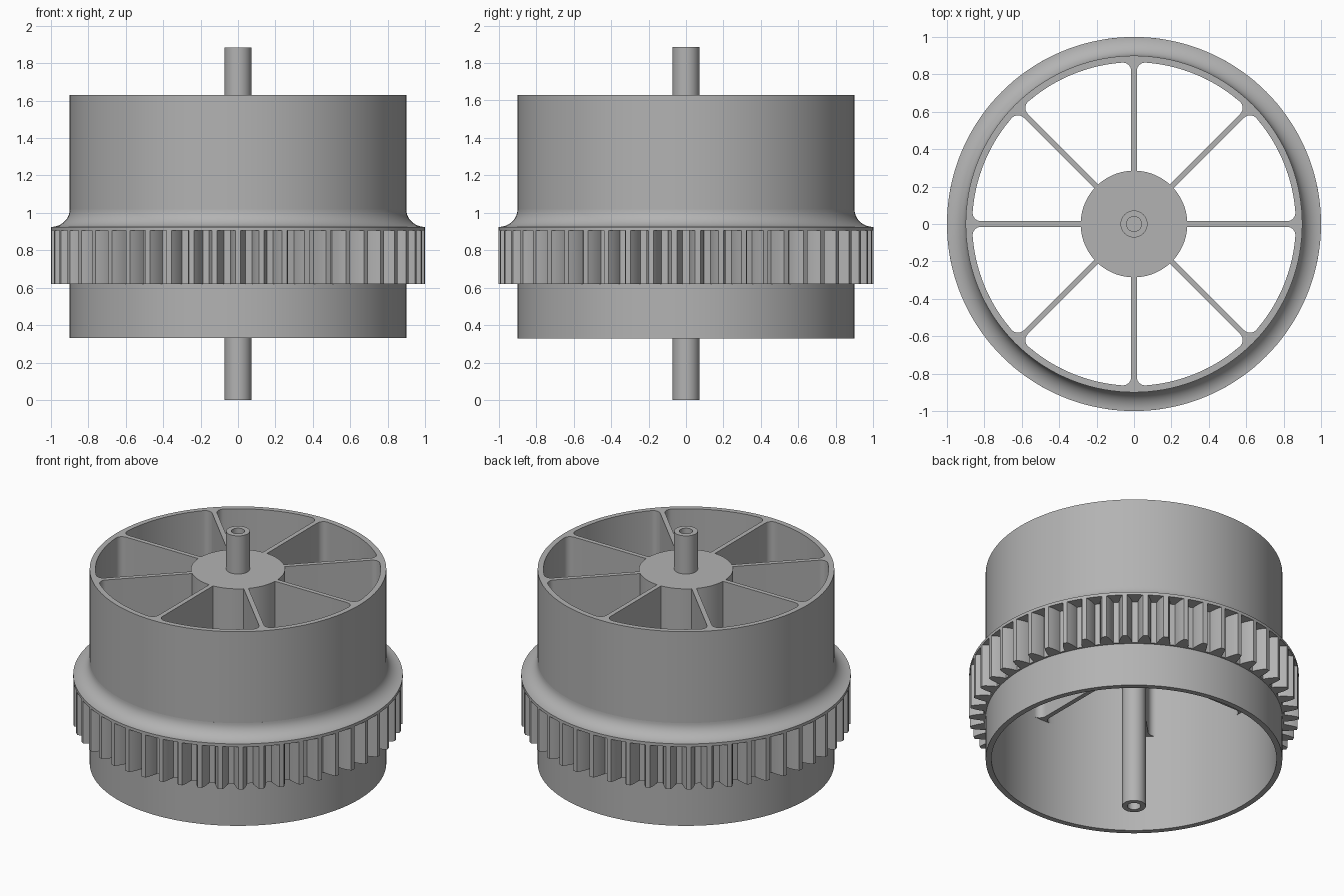
import bpy, bmesh
from math import sin, cos, pi, radians, asin, atan2, sqrt

cube = bpy.data.objects.get("Cube")
if cube:
    bpy.data.objects.remove(cube, do_unlink=True)

GREY = (0.45, 0.45, 0.45, 1)
grey = bpy.data.materials.new("plain_grey")
grey.use_nodes = True
grey.diffuse_color = GREY
grey.node_tree.nodes["Principled BSDF"].inputs["Base Color"].default_value = GREY


def polar(r, a):
    return (r * cos(a), r * sin(a))


def arc(cx, cy, r, a0, a1, n):
    return [(cx + r * cos(a0 + (a1 - a0) * i / n),
             cy + r * sin(a0 + (a1 - a0) * i / n)) for i in range(n + 1)]


def circle(r, n=144):
    return [polar(r, 2 * pi * i / n) for i in range(n)]


def finish(obj):
    bpy.ops.object.select_all(action='DESELECT')
    obj.select_set(True)
    bpy.context.view_layer.objects.active = obj
    if obj.type == 'CURVE':
        bpy.ops.object.convert(target='MESH')
        obj = bpy.context.object
    obj.data.materials.clear()
    obj.data.materials.append(grey)
    bpy.ops.object.shade_smooth_by_angle(angle=radians(25))
    return obj


def extrude(name, loops, z0, z1):
    """Flat outline with holes, extruded between two heights."""
    curve = bpy.data.curves.new(name, 'CURVE')
    curve.dimensions = '2D'
    curve.fill_mode = 'BOTH'
    curve.extrude = (z1 - z0) / 2
    for loop in loops:
        spline = curve.splines.new('POLY')
        spline.points.add(len(loop) - 1)
        for point, (x, y) in zip(spline.points, loop):
            point.co = (x, y, 0, 1)
        spline.use_cyclic_u = True
    obj = bpy.data.objects.new(name, curve)
    obj.location.z = (z0 + z1) / 2
    bpy.context.collection.objects.link(obj)
    return finish(obj)


def revolve(name, profile, closed=True, steps=144):
    """Profile of (radius, height) points turned round the z axis."""
    bm = bmesh.new()
    verts = [bm.verts.new((r, 0, z)) for r, z in profile]
    edges = [bm.edges.new(pair) for pair in zip(verts, verts[1:])]
    if closed:
        edges.append(bm.edges.new((verts[-1], verts[0])))
    bmesh.ops.spin(bm, geom=verts + edges, cent=(0, 0, 0), axis=(0, 0, 1),
                   angle=2 * pi, steps=steps, use_duplicate=False)
    bmesh.ops.remove_doubles(bm, verts=bm.verts, dist=0.0002)
    bmesh.ops.recalc_face_normals(bm, faces=bm.faces)
    mesh = bpy.data.meshes.new(name)
    bm.to_mesh(mesh)
    bm.free()
    obj = bpy.data.objects.new(name, mesh)
    bpy.context.collection.objects.link(obj)
    return finish(obj)


OUTER, INNER, HUB = 0.9, 0.865, 0.285
BOTTOM, WEB, TOP = 0.33, 0.985, 1.63
SPOKES, HALF_RIB, FILLET = 8, 0.015, 0.045


# Spoked upper drum: rim, ribs and hub share one section with eight pockets
def pocket(k):
    step = 2 * pi / SPOKES
    cy = HALF_RIB + FILLET
    cx = sqrt((INNER - FILLET) ** 2 - cy ** 2)
    turn = atan2(cy, cx)
    half = arc(cx, cy, FILLET, -pi / 2, turn, 8)
    a = asin(HALF_RIB / HUB)
    pts = half + arc(0, 0, INNER, turn, step - turn, 18)[1:-1]
    pts += [(x * cos(step) + y * sin(step), x * sin(step) - y * cos(step))
            for x, y in reversed(half)]
    pts += arc(0, 0, HUB, step - a, a, 14)
    c, s = cos(k * step), sin(k * step)
    return [(x * c - y * s, x * s + y * c) for x, y in pts]


extrude("spoked_drum", [circle(OUTER)] + [pocket(k) for k in range(SPOKES)], WEB, TOP)

# Lower drum: hollow skirt open at the bottom
revolve("lower_drum", [(OUTER, WEB), (OUTER, BOTTOM), (INNER, BOTTOM), (INNER, WEB)],
        closed=False)

# Gear ring with one tooth facing the front
TEETH = 50
flank = [(0.913, 0.040), (0.935, 0.037), (0.9615, 0.030), (0.983, 0.022), (1.0, 0.014)]
tooth = [(r, -w) for r, w in flank] + [(r, w) for r, w in reversed(flank)]
gear = [polar(r, -pi / 2 + 2 * pi * i / TEETH + asin(w / r))
        for i in range(TEETH) for r, w in tooth]
extrude("gear_ring", [gear, circle(0.885)], 0.62, 0.905)

# Collar: thin lip above the teeth with a concave sweep into the drum
sweep = [(1 - 0.1 * sin(a), 1.018 - 0.093 * cos(a))
         for a in (pi / 2 * i / 12 for i in range(13))]
revolve("collar", [(0.885, 0.905), (1, 0.905)] + sweep + [(0.885, 1.018)])

# Shaft with a blind bore at each end
SHAFT, BORE, DEPTH, TIP = 0.072, 0.04, 0.2, 1.885
revolve("shaft", [(0, DEPTH), (BORE, DEPTH), (BORE, 0), (SHAFT, 0), (SHAFT, TIP),
                  (BORE, TIP), (BORE, TIP - DEPTH), (0, TIP - DEPTH)],
        closed=False, steps=48)
